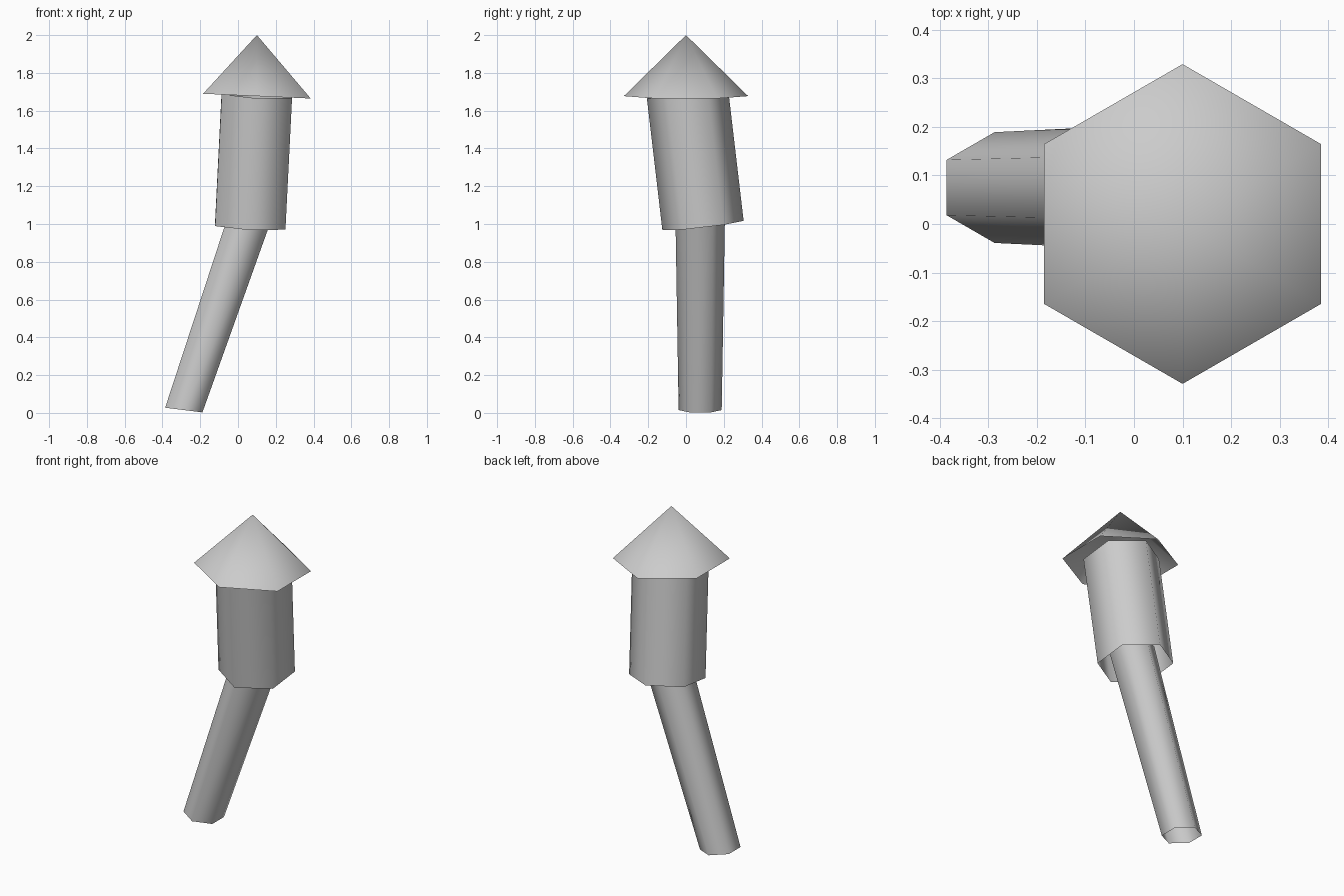
import bpy
import bmesh
import math
from mathutils import Vector

SIDES = 6

if "Cube" in bpy.data.objects:
    bpy.data.objects.remove(bpy.data.objects["Cube"], do_unlink=True)

grey = bpy.data.materials.new("plain_grey")
grey.use_nodes = True
colour = (0.6, 0.6, 0.6, 1)
grey.diffuse_color = colour
grey.node_tree.nodes["Principled BSDF"].inputs["Base Color"].default_value = colour


def ring(bm, centre, radius, slope):
    """Hexagon with corners toward +y and -y; slope is its rise along x and y."""
    verts = []
    for i in range(SIDES):
        a = math.tau * (i + 0.5) / SIDES
        x, y = radius * math.cos(a), radius * math.sin(a)
        verts.append(bm.verts.new(Vector(centre) + Vector((x, y, slope[0] * x + slope[1] * y))))
    return verts


def finish(bm, name):
    for face in bm.faces:
        face.smooth = True
    mesh = bpy.data.meshes.new(name)
    bm.to_mesh(mesh)
    bm.free()
    mesh.materials.append(grey)
    bpy.context.collection.objects.link(bpy.data.objects.new(name, mesh))


def open_tube(name, bottom, top, radii, slope):
    bm = bmesh.new()
    low = ring(bm, bottom, radii[0], slope)
    high = ring(bm, top, radii[1], slope)
    for i in range(SIDES):
        j = (i + 1) % SIDES
        bm.faces.new((low[i], low[j], high[j], high[i]))
    finish(bm, name)


def open_cone(name, centre, apex, radius, slope):
    bm = bmesh.new()
    rim = ring(bm, centre, radius, slope)
    tip = bm.verts.new(apex)
    for i in range(SIDES):
        bm.faces.new((rim[i], rim[(i + 1) % SIDES], tip))
    finish(bm, name)


# Leaning lower pipe, its top end hidden inside the body
open_tube("lower_pipe", (-0.287, 0.075, 0.015), (0.085, 0.075, 1.1), (0.114, 0.132), (-0.125, 0))
# Wider sleeve above it
open_tube("upper_sleeve", (0.065, 0.09, 0.992), (0.1, 0.008, 1.69), (0.215, 0.215), (-0.05, 0.116))
# Pointed cap
open_cone("pointed_cap", (0.1, 0, 1.677), (0.1, 0, 2), 0.329, (-0.044, 0))
